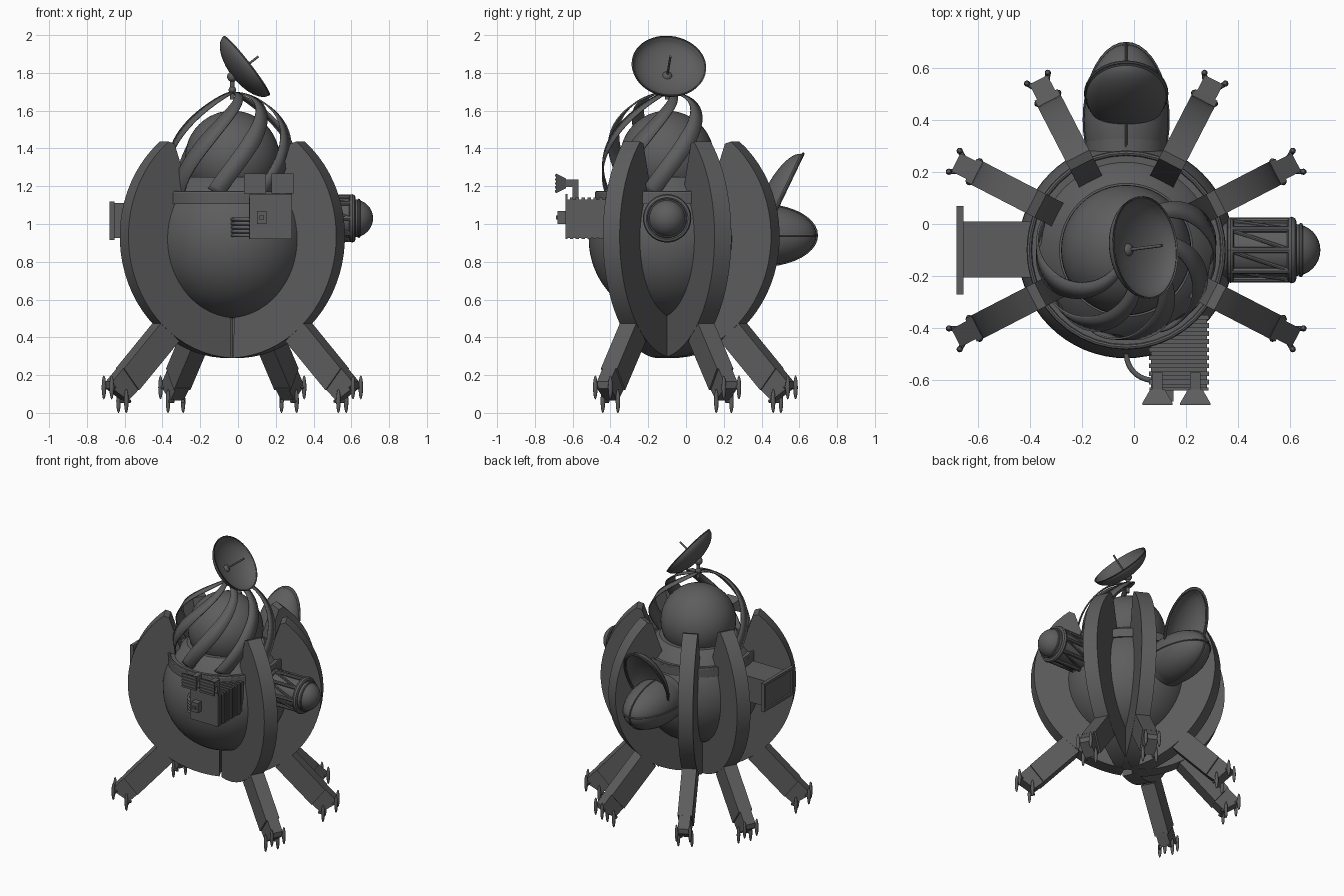
import bpy, bmesh
from math import sin, cos, pi, radians
from mathutils import Vector, Matrix

if "Cube" in bpy.data.objects:
    bpy.data.objects.remove(bpy.data.objects["Cube"])

grey = bpy.data.materials.new("dark_grey")
grey.use_nodes = True
grey.diffuse_color = (0.11, 0.11, 0.11, 1)
grey.node_tree.nodes["Principled BSDF"].inputs["Base Color"].default_value = grey.diffuse_color

AXIS = Vector((-0.03, -0.1, 0))    # vertical axis of the body


def finish(ob, name, angle=35):
    ob.name = name
    ob.data.materials.clear()
    ob.data.materials.append(grey)
    bpy.ops.object.select_all(action='DESELECT')
    ob.select_set(True)
    bpy.context.view_layer.objects.active = ob
    bpy.ops.object.shade_smooth_by_angle(angle=radians(angle))
    return ob


def from_bmesh(bm, name):
    bmesh.ops.recalc_face_normals(bm, faces=bm.faces)
    me = bpy.data.meshes.new(name)
    bm.to_mesh(me)
    bm.free()
    ob = bpy.data.objects.new(name, me)
    bpy.context.collection.objects.link(ob)
    return finish(ob, name)


def ball(name, loc, size, rot=(0, 0, 0), seg=32, cut=None):
    """Ellipsoid; cut removes everything above that local height."""
    bm = bmesh.new()
    bmesh.ops.create_uvsphere(bm, u_segments=seg, v_segments=seg // 2, radius=1)
    bmesh.ops.scale(bm, vec=size, verts=bm.verts)
    if cut is not None:
        bmesh.ops.bisect_plane(bm, geom=bm.verts[:] + bm.edges[:] + bm.faces[:],
                               plane_co=(0, 0, cut), plane_no=(0, 0, 1), clear_outer=True)
        if cut > 0:
            bmesh.ops.holes_fill(bm, edges=[e for e in bm.edges if e.is_boundary])
    ob = from_bmesh(bm, name)
    ob.location, ob.rotation_euler = loc, rot
    return ob


def box(name, lo, hi, front=1.0):
    """Box between two corners; front scales the -y end about its centre."""
    lo, hi = Vector(lo), Vector(hi)
    bm = bmesh.new()
    bmesh.ops.create_cube(bm, size=1)
    for v in bm.verts:
        if v.co.y < 0:
            v.co.x *= front
            v.co.z *= front
        v.co = v.co * (hi - lo) + (lo + hi) / 2
    return from_bmesh(bm, name)


def rod(name, a, b, r, seg=12):
    a, b = Vector(a), Vector(b)
    bpy.ops.mesh.primitive_cylinder_add(vertices=seg, radius=r, depth=(b - a).length, location=(a + b) / 2)
    ob = bpy.context.object
    ob.rotation_euler = (b - a).to_track_quat('Z', 'Y').to_euler()
    return finish(ob, name)


def ring(name, loc, big, small, rot=(0, 0, 0)):
    bpy.ops.mesh.primitive_torus_add(major_radius=big, minor_radius=small, major_segments=40,
                                     minor_segments=8, location=loc, rotation=rot)
    return finish(bpy.context.object, name)


def prism(name, profile, width, angle):
    """Extrude a (radius, height) outline sideways and turn it about the body axis."""
    bm = bmesh.new()
    face = bm.faces.new([bm.verts.new((r, -width / 2, z)) for r, z in profile])
    new = bmesh.ops.extrude_face_region(bm, geom=[face])["geom"]
    bmesh.ops.translate(bm, vec=(0, width, 0), verts=[g for g in new if isinstance(g, bmesh.types.BMVert)])
    bmesh.ops.transform(bm, matrix=Matrix.Translation(AXIS) @ Matrix.Rotation(angle, 4, 'Z'), verts=bm.verts)
    return from_bmesh(bm, name)


# Body, collar and upper dome
ball("body", AXIS + Vector((0, 0, 0.92)), (0.415, 0.415, 0.42), seg=64, cut=0.33)
rod("collar", AXIS + Vector((0, 0, 1.107)), AXIS + Vector((0, 0, 1.165)), 0.382, 64)
ring("collar_trim", AXIS + Vector((0, 0, 1.165)), 0.372, 0.01)
ball("dome", AXIS + Vector((0, 0, 1.35)), (0.25, 0.25, 0.25), seg=48)

# Six curved fins, each with a sloping leg and spindle feet
arc = [radians(-87 + i * 138 / 28) for i in range(29)]
fin = [(0.645 * cos(a), 0.935 + 0.645 * sin(a)) for a in arc]
fin += [(0.37, 1.425), (0.29, 1.19), (0.29, 0.7), (0.035, 0.6)]
leg = [(0.45, 0.475), (0.67, 0.235), (0.58, 0.12), (0.34, 0.38)]
foot = [(0.66, 0.245), (0.735, 0.165), (0.735, 0.13), (0.64, 0.065), (0.57, 0.13)]
for deg in (-27.3, 27.3, 62.7, 117.3, 152.7, 207.3):
    a = radians(deg)
    prism("fin", fin, 0.1, a)
    prism("leg", leg, 0.098, a)
    prism("foot", foot, 0.078, a)
    turn = Matrix.Rotation(a, 3, 'Z')
    for r, z in ((0.742, 0.135), (0.655, 0.062)):
        for side in (-0.045, 0.045):
            ball("foot_spindle", AXIS + turn @ Vector((r, side, z)), (0.012, 0.012, 0.064), seg=12)
            rod("spindle_pin", AXIS + turn @ Vector((r - 0.03, side * 0.6, z)),
                AXIS + turn @ Vector((r, side, z)), 0.01, 8)

# Spiral ribbons from the mast down to the collar
for k in range(5):
    end = radians(-16 - 45 * k)

    def path(t):
        a, turn = radians(2 + 104 * t), end + radians(95) * (1 - t)
        return AXIS + Vector((0.345 * sin(a) * cos(turn), 0.345 * sin(a) * sin(turn), 1.28 + 0.42 * cos(a)))

    bm = bmesh.new()
    rows = []
    for i in range(33):
        t = i / 32
        p = path(t)
        normal = p - AXIS - Vector((0, 0, 1.28))
        across = (path(t + 0.01) - path(t - 0.01)).cross(normal).normalized()
        half = 0.012 + 0.034 * min(1, t * 1.6)
        rows.append((bm.verts.new(p - across * half), bm.verts.new(p + across * half)))
    for p, q in zip(rows, rows[1:]):
        bm.faces.new((p[0], p[1], q[1], q[0]))
    solid = from_bmesh(bm, "spiral_ribbon").modifiers.new("thickness", 'SOLIDIFY')
    solid.thickness = 0.008

# Mast and dish antenna
rod("mast", AXIS + Vector((0, 0, 1.66)), AXIS + Vector((0, 0, 1.78)), 0.012)
ball("mast_knob", AXIS + Vector((0, 0, 1.71)), (0.02, 0.02, 0.02), seg=16)
joint = AXIS + Vector((0, 0, 1.78))
ball("dish_joint", joint, (0.028, 0.028, 0.028), seg=20)
aim = Vector((0.785, 0.1, 0.61)).normalized()
dish = ball("dish", joint + aim * 0.098, (0.198, 0.198, 0.095), aim.to_track_quat('Z', 'Y').to_euler(), 48, 0)
dish.modifiers.new("thickness", 'SOLIDIFY').thickness = 0.008
rod("dish_feed", joint, joint + aim * 0.175, 0.006)

# Side pod on the left with struts and a rounded cap
PY, PZ = -0.1, 1.03
rod("pod_core", (0.28, PY, PZ), (0.61, PY, PZ), 0.105, 40)
for x, r, s in ((0.37, 0.112, 0.014), (0.605, 0.11, 0.018), (0.64, 0.096, 0.008)):
    ring("pod_ring", (x, PY, PZ), r, s, (0, pi / 2, 0))
ball("pod_cap", (0.615, PY, PZ), (0.1, 0.1, 0.1))
for k in range(8):
    a = k * pi / 4
    for twist in (0, pi / 4):
        b = a + twist
        rod("pod_strut", (0.36, PY + 0.113 * cos(a), PZ + 0.113 * sin(a)),
            (0.6, PY + 0.113 * cos(b), PZ + 0.113 * sin(b)), 0.012 if twist == 0 else 0.008, 8)

# Side hatch on the right: duct with a framed end plate
box("hatch_duct", (-0.665, -0.205, 0.925), (-0.33, 0.01, 1.11))
box("hatch_plate", (-0.668, -0.27, 0.915), (-0.658, 0.07, 1.12))
for y in (-0.27, 0.052):
    box("hatch_frame", (-0.68, y, 0.915), (-0.655, y + 0.018, 1.12))
for z in (0.915, 1.102):
    box("hatch_frame", (-0.68, -0.27, z), (-0.655, 0.07, z + 0.018))

# Rear nose with raised bands, and the open lid above it
rod("nose_neck", (-0.03, 0.15, 0.94), (-0.03, 0.42, 0.94), 0.155, 40)
ball("nose", (-0.03, 0.4, 0.94), (0.162, 0.29, 0.16), seg=48)
for tilt in (0, pi / 2):
    band = ring("nose_band", (-0.03, 0.4, 0.94), 0.162, 0.005, (0, tilt, 0))
    band.scale = (1, 0.29 / 0.162, 1)
lid_rot = (radians(64.4), 0, 0)
lid = ball("lid", (-0.03, 0.5, 1.12), (0.155, 0.275, 0.1), (lid_rot[0] + pi, 0, 0), 48, 0)
lid.modifiers.new("thickness", 'SOLIDIFY').thickness = 0.012
rim = ring("lid_rim", (-0.03, 0.5, 1.12), 0.155, 0.007, lid_rot)
rim.scale = (1, 0.275 / 0.155, 1)
rib = ring("lid_rib", (-0.03, 0.5, 1.12), 0.1, 0.006, (lid_rot[0], pi / 2, 0))
bpy.data.objects.remove(rib)
box("lid_hinge", (-0.065, 0.26, 1.02), (0.005, 0.37, 1.09))

# Front equipment box with corrugated ribs
box("equipment_box", (0.065, -0.63, 0.925), (0.28, -0.35, 1.13))
for k in range(9):
    y = -0.615 + k * 0.031
    box("equipment_rib", (0.058, y, 0.92), (0.287, y + 0.018, 1.14))
box("front_panel", (0.06, -0.638, 0.92), (0.285, -0.628, 1.16))
box("switch_box", (0.1, -0.68, 1.0), (0.152, -0.63, 1.07))
box("switch_lever", (0.115, -0.688, 1.025), (0.137, -0.68, 1.045))

# Twin louvred horns on posts
for x in (0.09, 0.235):
    box("horn", (x - 0.028, -0.688, 1.19), (x + 0.028, -0.635, 1.24), 2.1)
    box("horn_neck", (x - 0.02, -0.64, 1.195), (x + 0.02, -0.57, 1.235))
    box("horn_post", (x - 0.018, -0.6, 1.12), (x + 0.018, -0.57, 1.235))
    for k in range(5):
        z = 1.168 + k * 0.021
        box("horn_louvre", (x - 0.058, -0.694, z), (x + 0.058, -0.686, z + 0.011))

# Bent pipes from the body to the equipment box
for k in range(5):
    z = 0.94 + k * 0.021
    cu = bpy.data.curves.new("feed_pipe", 'CURVE')
    cu.dimensions, cu.bevel_depth, cu.bevel_resolution = '3D', 0.01, 2
    sp = cu.splines.new('BEZIER')
    sp.bezier_points.add(1)
    for bp, co, pull in zip(sp.bezier_points, ((-0.03, -0.49, z), (0.08, -0.6, z)), ((0, -0.07, 0), (0.06, 0, 0))):
        bp.co = co
        bp.handle_left, bp.handle_right = Vector(co) - Vector(pull), Vector(co) + Vector(pull)
    cu.materials.append(grey)
    bpy.context.collection.objects.link(bpy.data.objects.new("feed_pipe", cu))
